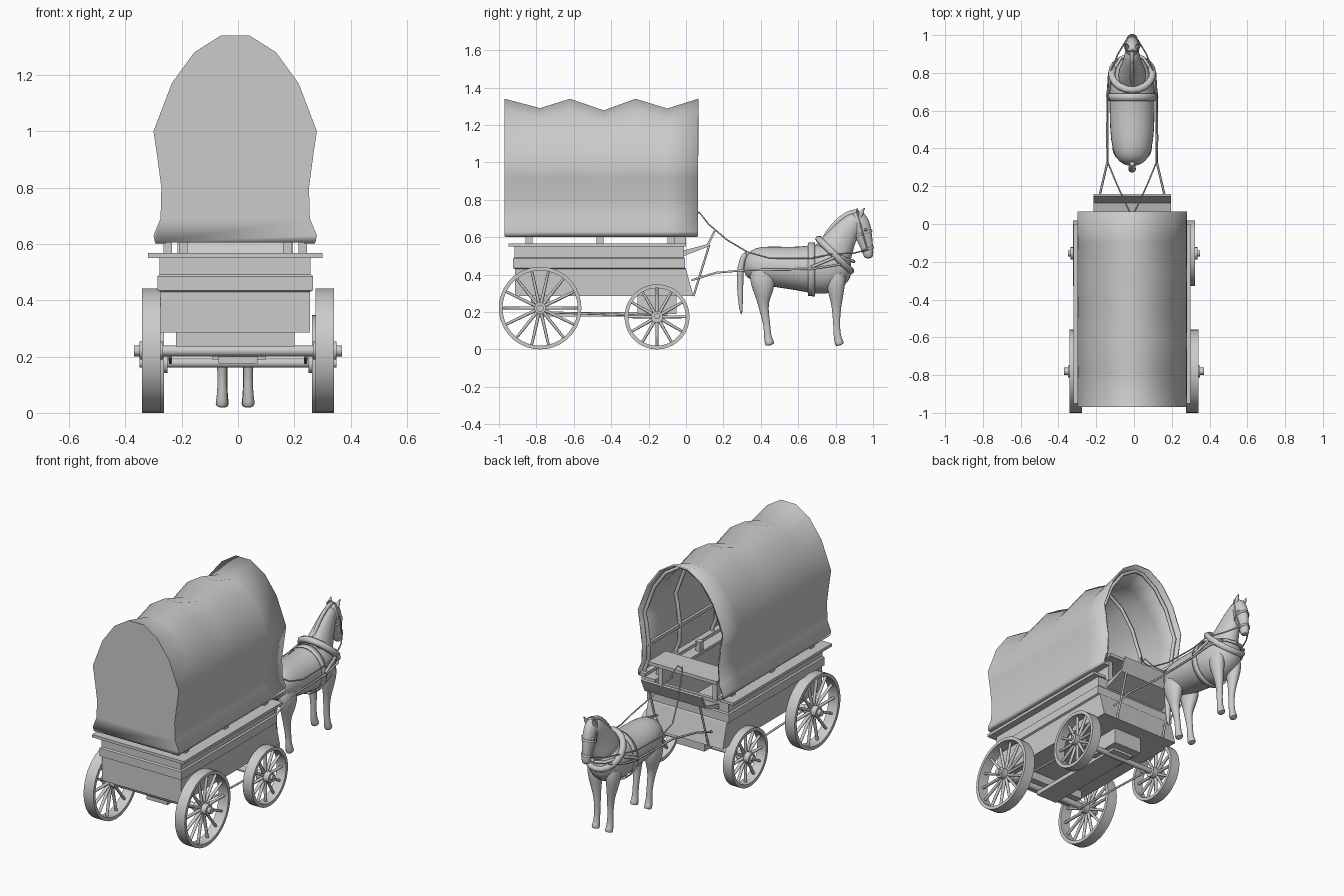
import bpy, bmesh, math
from mathutils import Vector

if "Cube" in bpy.data.objects:
    bpy.data.objects.remove(bpy.data.objects["Cube"])

CX = -0.01  # wagon body and horse sit slightly left of centre


def finish(name, bm, smooth=None):
    bmesh.ops.recalc_face_normals(bm, faces=bm.faces)
    me = bpy.data.meshes.new(name)
    bm.to_mesh(me)
    bm.free()
    ob = bpy.data.objects.new(name, me)
    bpy.context.collection.objects.link(ob)
    if smooth:
        bpy.ops.object.select_all(action='DESELECT')
        ob.select_set(True)
        bpy.context.view_layer.objects.active = ob
        bpy.ops.object.shade_smooth_by_angle(angle=math.radians(smooth))
    return ob


def loft(name, rings, caps=(True, True), smooth=None, wrap=True, loop=False):
    bm = bmesh.new()
    vs = [[bm.verts.new(p) for p in r] for r in rings]
    n = len(vs[0])
    pairs = list(zip(vs, vs[1:])) + ([(vs[-1], vs[0])] if loop else [])
    for a, b in pairs:
        for i in range(n if wrap else n - 1):
            j = (i + 1) % n
            bm.faces.new((a[i], a[j], b[j], b[i]))
    if caps[0]:
        bm.faces.new(vs[0])
    if caps[1]:
        bm.faces.new(vs[-1])
    return finish(name, bm, smooth)


def box(name, x, y, z):
    rect = [(x[0], y[0]), (x[1], y[0]), (x[1], y[1]), (x[0], y[1])]
    return loft(name, [[(a, b, h) for a, b in rect] for h in z])


def tube(name, secs, n=14, caps=(True, True), subdiv=1):
    """Loft of ellipses: secs = (x, y, z, radius across, radius in path plane)."""
    P = [Vector(s[:3]) for s in secs]
    rings = []
    for i, s in enumerate(secs):
        t = (P[min(i + 1, len(P) - 1)] - P[max(i - 1, 0)]).normalized()
        ref = Vector((0, 0, 1)) if abs(t.x) > 0.9 else Vector((1, 0, 0))
        u = (ref - t * ref.dot(t)).normalized()
        v = t.cross(u)
        rings.append([P[i] + u * s[3] * math.cos(k * math.tau / n) + v * s[4] * math.sin(k * math.tau / n)
                      for k in range(n)])
    ob = loft(name, rings, caps, 60)
    if subdiv:
        ob.modifiers.new("round", 'SUBSURF').levels = subdiv
        ob.modifiers["round"].render_levels = subdiv
    return ob


def rod(name, a, b, r, n=10):
    return tube(name, [(*a, r, r), (*b, r, r)], n, subdiv=0)


def rope(name, pts, r, cyclic=False):
    cu = bpy.data.curves.new(name, 'CURVE')
    cu.dimensions = '3D'
    cu.bevel_depth = r
    cu.bevel_resolution = 1
    cu.use_fill_caps = True
    sp = cu.splines.new('POLY')
    sp.points.add(len(pts) - 1)
    for q, p in zip(sp.points, pts):
        q.co = (*p, 1)
    sp.use_cyclic_u = cyclic
    ob = bpy.data.objects.new(name, cu)
    bpy.context.collection.objects.link(ob)
    bpy.ops.object.select_all(action='DESELECT')
    ob.select_set(True)
    bpy.context.view_layer.objects.active = ob
    bpy.ops.object.convert(target='MESH')
    return ob


# Canvas cover: half profile mirrored, ridge dips between the hoops
half = [(.285, .605), (.29, .63), (.265, .69), (.262, .8), (.278, .92), (.29, 1.0), (.225, 1.17), (.145, 1.28), (.05, 1.34)]


def arch(y, dip=0, inset=0):
    out = []
    for s, pts in ((1, half), (-1, half[::-1])):
        for x, z in pts:
            k = max(0, (z - .85) / .49)
            out.append((CX + s * (x - inset) * (1 - dip * k * .6), y, z - dip * k - inset * (k > .3)))
    return out


stations = [(-.97, 0), (-.78, .05), (-.62, 0), (-.44, .062), (-.27, 0), (-.1, .052), (.065, 0)]
cover = loft("canvas_cover", [arch(y, d) for y, d in stations], (True, False), 35, wrap=False)
sol = cover.modifiers.new("thickness", 'SOLIDIFY')
sol.thickness = .008
for y in (-.94, -.62, -.27, .03):
    rope("cover_hoop", arch(y, 0, .022), .011)

# Wagon body: open box with raised belt
rings = []
for z, hx, y0, y1 in [(.285, .265, -.915, .04), (.43, .265, -.915, 0), (.435, .276, -.925, -.005), (.485, .276, -.925, -.005),
                      (.492, .268, -.918, -.01), (.55, .268, -.918, -.01), (.55, .245, -.895, -.03), (.31, .245, -.895, -.02)]:
    rings.append([(CX - hx, y0, z), (CX + hx, y0, z), (CX + hx, y1, z), (CX - hx, y1, z)])
loft("wagon_body", rings)
for s in (-1, 1):
    box("top_rail", sorted((CX + s * .22, CX + s * .31)), (-.95, 0), (.55, .567))
    box("cover_rail", sorted((CX + s * .245, CX + s * .282)), (-.965, .06), (.6, .62))
    for y in (-.84, -.46, -.08):
        box("cover_post", sorted((CX + s * .225, CX + s * .255)), (y - .018, y + .018), (.56, .625))
    box("inner_slat", sorted((CX + s * .235, CX + s * .25)), (-.95, .04), (.78, .8))
box("rear_rail", (CX - .31, CX + .31), (-.95, -.89), (.55, .567))

# Driver's seat and foot board
box("seat", (CX - .23, CX + .23), (-.12, .05), (.675, .695))
for s in (-1, 1):
    box("seat_support", sorted((CX + s * .17, CX + s * .2)), (-.1, .0), (.55, .68))
prof = [(-.01, .50), (.12, .55), (.158, .63), (.148, .635), (.112, .562), (-.01, .53)]
loft("foot_board", [[(CX + s * .205, y, z) for y, z in prof] for s in (-1, 1)])
for s in (-1, 1):
    rod("foot_board_brace", (CX + s * .17, .04, .285), (CX + s * .17, .125, .56), .006)

# Undercarriage
box("front_bolster", (-.09, .1), (-.26, -.05), (.19, .29))
box("rear_bolster", (-.22, .2), (-.83, -.73), (.235, .29))
box("reach_beam", (-.07, .07), (-.78, -.1), (.175, .2))
rod("rear_axle", (-.37, -.78, .22), (.37, -.78, .22), .019, 12)
rod("front_axle", (-.35, -.155, .177), (.35, -.155, .177), .016, 12)


# Wheels: rim, hub and tapered spokes
def wheel(x, w, y, r, spokes, label):
    n = 36
    sect = [(r, -w), (r, w), (r - .02, w), (r - .02, -w)]
    loft(label + "_rim", [[(x + dx, y + q * math.cos(a), r + q * math.sin(a)) for q, dx in sect]
                          for a in (k * math.tau / n for k in range(n))], (False, False), 30, loop=True)
    rod(label + "_hub", (x - .042, y, r), (x + .042, y, r), .032, 16)
    for k in range(spokes):
        a = k * math.tau / spokes
        c, s = math.cos(a), math.sin(a)
        tube(label + "_spoke", [(x, y + .025 * c, r + .025 * s, .011, .009),
                                (x, y + (r - .015) * c, r + (r - .015) * s, .009, .007)], 8, subdiv=0)


for s in (-1, 1):
    wheel(s * .308, .033, -.78, .221, 14, "rear_wheel")
    wheel(s * .293, .031, -.155, .174, 12, "front_wheel")
    rod("side_rod", (s * .24, -.78, .2), (s * .24, -.155, .178), .006)


# Horse: body, neck, head as lofted ellipses
def spine(name, secs, n=16):
    return tube(name, [(CX, *s) for s in secs], n)


spine("horse_body", [(.312, .465, .03, .03), (.33, .46, .075, .075), (.39, .45, .108, .105), (.5, .44, .12, .112),
                     (.6, .432, .122, .118), (.7, .428, .122, .138), (.78, .432, .115, .135), (.85, .44, .085, .095), (.885, .44, .045, .05)])
spine("horse_neck", [(.76, .46, .09, .125), (.805, .55, .068, .095), (.855, .63, .05, .07), (.9, .685, .04, .055), (.925, .71, .03, .035)])
spine("horse_head", [(.915, .74, .02, .02), (.92, .71, .038, .045), (.935, .655, .04, .056), (.952, .6, .033, .046),
                     (.968, .545, .026, .033), (.975, .51, .028, .029), (.978, .485, .02, .02)])
spine("mane", [(.73, .585, .01, .012), (.775, .65, .012, .014), (.83, .705, .012, .016), (.89, .735, .012, .018), (.93, .735, .012, .016)], 8)
spine("tail", [(.325, .52, .016, .016), (.298, .48, .02, .017), (.288, .4, .022, .02), (.29, .28, .018, .016), (.296, .18, .006, .006)], 10)

# Legs, ears and eyes, mirrored
for s in (-1, 1):
    def leg(name, secs):
        tube(name, [(CX + s * d, y, z, a, b) for d, y, z, a, b in secs], 12)
    leg("hind_leg", [(.06, .40, .45, .05, .075), (.06, .415, .34, .048, .07), (.052, .412, .27, .032, .036), (.048, .414, .22, .021, .026),
                     (.046, .434, .13, .016, .018), (.046, .435, .075, .019, .02), (.047, .443, .045, .021, .024), (.047, .45, .02, .027, .029)])
    leg("fore_leg", [(.065, .80, .43, .045, .065), (.06, .80, .33, .04, .05), (.05, .805, .25, .024, .03), (.045, .804, .2, .02, .023),
                     (.044, .805, .13, .016, .018), (.045, .808, .075, .019, .02), (.045, .815, .045, .021, .023), (.045, .825, .02, .027, .028)])
    tube("ear", [(CX + s * .024, .93, .71, .012, .012), (CX + s * .028, .94, .735, .011, .011), (CX + s * .03, .955, .756, .002, .002)], 8, subdiv=0)
    tube("eye", [(CX + s * .03, .96, .64, .01, .01), (CX + s * .042, .96, .64, .004, .004)], 8, subdiv=0)

# Harness: girth, collar, bridle
girth = tube("girth_strap", [(CX, .652, .428, .126, .142), (CX, .69, .428, .127, .145)], 24, (False, False), 0)
girth.modifiers.new("thickness", 'SOLIDIFY').thickness = .006
collar = []
for k in range(20):
    a = k * math.tau / 20
    collar.append((CX + .108 * math.sin(a), .795 - .085 * math.cos(a), .505 + .085 * math.cos(a)))
rope("collar", collar, .02, True)
for z, y, a, b in ((.535, .97, .031, .037), (.62, .947, .039, .053)):
    band = tube("bridle_band", [(CX, y - .002, z + .006, a, b), (CX, y + .002, z - .006, a, b)], 14, (False, False), 0)
    band.modifiers.new("thickness", 'SOLIDIFY').thickness = .004

# Shafts, traces and reins
for s in (-1, 1):
    def path(pts):
        return [(CX + s * x, y, z) for x, y, z in pts]
    rope("shaft", path([(.185, .03, .37), (.17, .16, .41), (.13, .33, .425), (.13, .67, .43), (.122, .8, .45), (.08, .875, .47)]), .006)
    rope("breast_strap", path([(.13, .67, .44), (.115, .79, .49), (.06, .88, .475), (0, .898, .47)]), .009)
    rope("rein", path([(.0, .05, .71), (.015, .07, .735), (.04, .12, .67), (.085, .22, .585), (.13, .33, .52), (.135, .45, .487),
                       (.13, .67, .487), (.125, .78, .51), (.075, .9, .515), (.03, .975, .535)]), .004)
    rope("cheek_strap", path([(.03, .97, .535), (.042, .945, .62), (.03, .915, .735), (0, .915, .752)]), .004)
